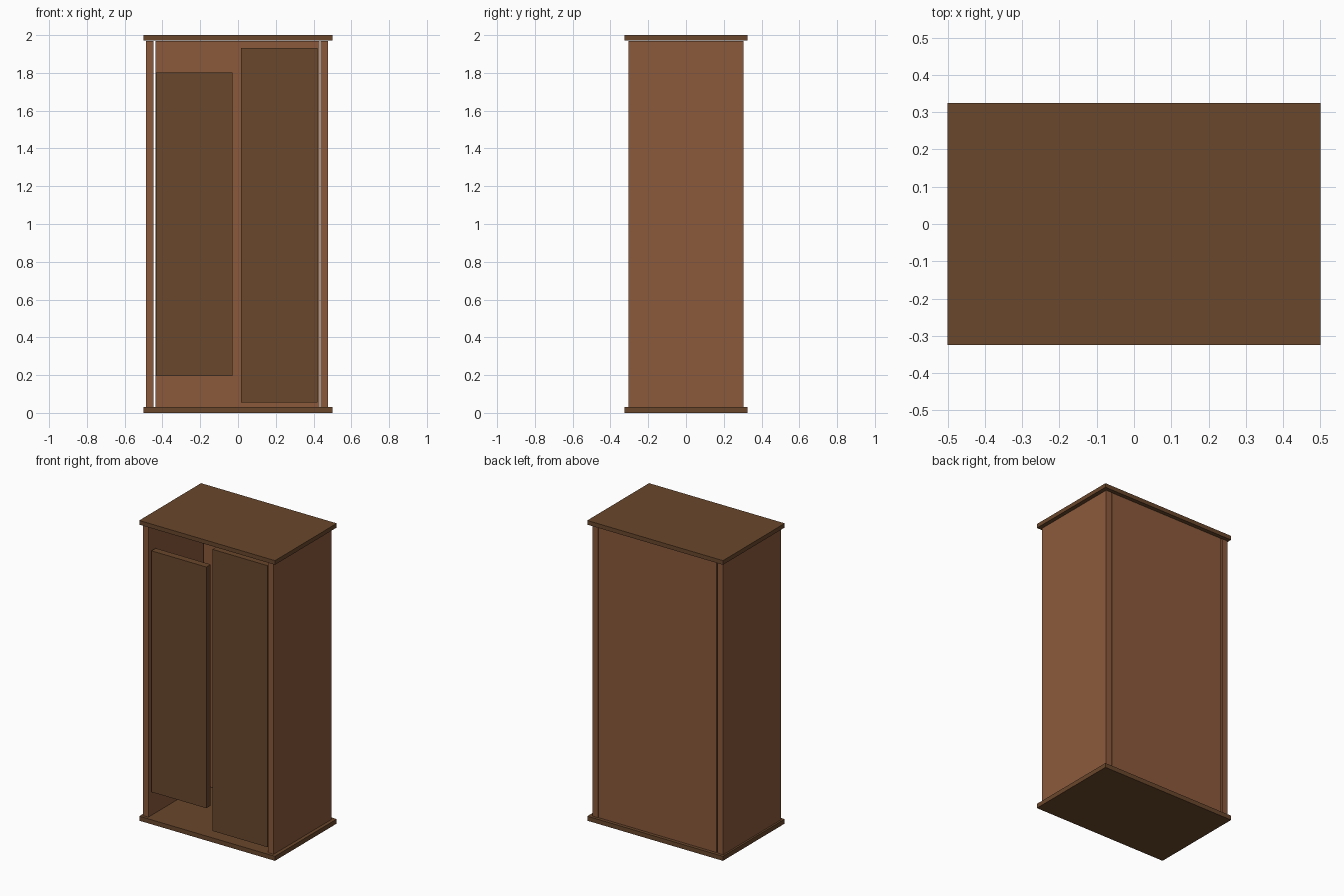
import bpy

if "Cube" in bpy.data.objects:
    bpy.data.objects.remove(bpy.data.objects["Cube"])


def material(name, rgb):
    m = bpy.data.materials.new(name)
    m.diffuse_color = (*rgb, 1.0)
    m.use_nodes = True
    m.node_tree.nodes["Principled BSDF"].inputs["Base Color"].default_value = m.diffuse_color
    return m


light_wood = material("light_brown_wood", (0.258, 0.102, 0.045))
dark_wood = material("dark_brown_wood", (0.144, 0.063, 0.025))


def board(name, x, y, z, mat):
    """Flat board spanning the given (min, max) ranges."""
    bpy.ops.mesh.primitive_cube_add(size=1)
    ob = bpy.context.object
    ob.name = name
    for v in ob.data.vertices:
        for i, (lo, hi) in enumerate((x, y, z)):
            v.co[i] = lo if v.co[i] < 0 else hi
    ob.data.materials.append(mat)
    return ob


# Overhanging top and base plates
for name, z in (("base_plate", (0, 0.03)), ("top_plate", (1.972, 2.0))):
    board(name, (-0.5, 0.5), (-0.325, 0.325), z, dark_wood)

# Side panels and the inset back panel
inner = (0.03, 1.968)
board("left_side_panel", (-0.488, -0.447), (-0.305, 0.305), inner, light_wood)
board("right_side_panel", (0.436, 0.477), (-0.305, 0.305), inner, light_wood)
board("back_panel", (-0.437, 0.431), (0.262, 0.303), inner, light_wood)

# Doors: the left one is shorter than the right
board("left_door", (-0.435, -0.03), (-0.29, -0.245), (0.195, 1.802), dark_wood)
board("right_door", (0.015, 0.42), (-0.29, -0.245), (0.056, 1.932), dark_wood)
